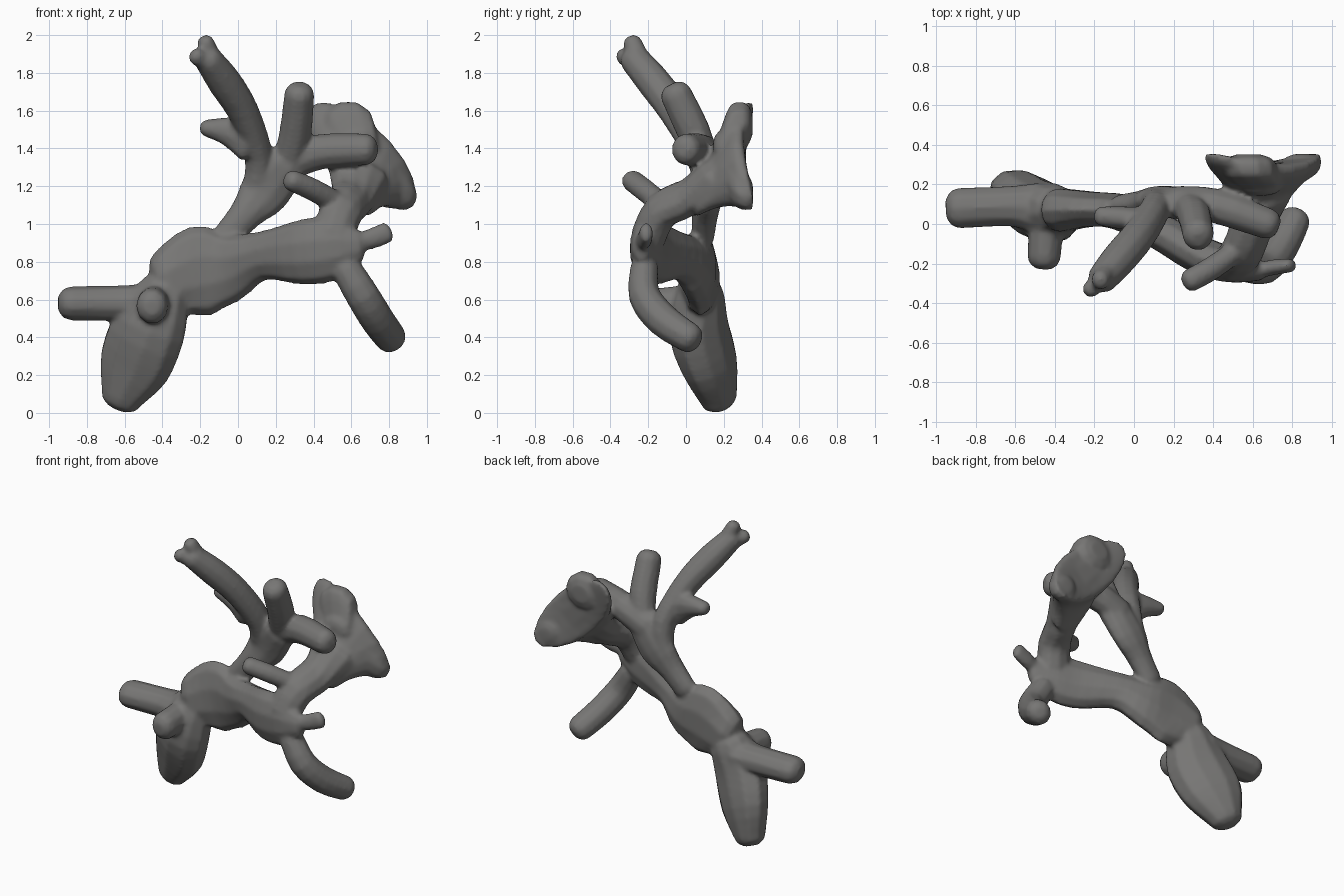
import bpy, bmesh, math
from mathutils import Vector

bark = bpy.data.materials.new("dark grey bark")
bark.diffuse_color = (0.185, 0.182, 0.177, 1)
bm = bmesh.new()
GROW = 0.006  # makes up for the softening at the end


def spline(a, b, c, d, t):
    return 0.5 * (2 * b + (c - a) * t + (2 * a - 5 * b + 4 * c - d) * t * t
                  + (3 * b - a - 3 * c + d) * t ** 3)


def limb(pts, ref=(0, 1, 0), sides=10, steps=3, cap=1.0, axis=None, dish=0.0):
    """Rounded limb; each point is x, y, z, width across ref, width along ref.
    A fixed axis keeps all sections parallel; dish bends their long ends along it."""
    ref = Vector(ref)
    n = len(pts)
    get = lambda i: pts[max(0, min(n - 1, i))]
    line = []
    for i in range(n - 1):
        q = [get(i + k) for k in (-1, 0, 1, 2)]
        for s in range(steps):
            line.append([spline(*v, s / steps) for v in zip(*q)])
    line.append(list(pts[-1]))
    pos = [Vector(p[:3]) for p in line]
    rings = []
    for i, p in enumerate(line):
        t = Vector(axis) if axis else pos[min(i + 1, len(pos) - 1)] - pos[max(i - 1, 0)]
        t.normalize()
        a = t.cross(ref).normalized()
        rings.append((pos[i], t, a, a.cross(t), p[3] + GROW, p[4] + GROW))

    def rounded(r, sign):
        out = []
        for off, scale in ((0.4, 0.85), (0.68, 0.45)):
            d = min(r[4], r[5]) * off * sign * cap
            out.append((r[0] + r[1] * d, *r[1:4], r[4] * scale, r[5] * scale))
        return out

    rings = rounded(rings[0], -1)[::-1] + rings + rounded(rings[-1], 1)
    loops = []
    for p, t, a, b, ra, rb in rings:
        ang = [2 * math.pi * k / sides for k in range(sides)]
        loops.append([bm.verts.new(p + a * ra * math.cos(w) + b * rb * math.sin(w)
                                   + t * dish * (ra * math.cos(w)) ** 2) for w in ang])
    faces = [bm.faces.new(loops[0][::-1]), bm.faces.new(loops[-1])]
    for l0, l1 in zip(loops, loops[1:]):
        for k in range(sides):
            j = (k + 1) % sides
            faces.append(bm.faces.new((l0[k], l0[j], l1[j], l1[k])))
    bmesh.ops.recalc_face_normals(bm, faces=faces)


# Thick root and its two sawn stubs
limb([(-0.615, 0.17, 0.085, 0.115, 0.095), (-0.55, 0.13, 0.25, 0.20, 0.13),
      (-0.47, 0.065, 0.45, 0.205, 0.15), (-0.40, 0.07, 0.62, 0.15, 0.13)],
     ref=(0.4, 0.91, 0))
limb([(-0.89, 0.08, 0.58, 0.085, 0.10), (-0.62, 0.09, 0.58, 0.09, 0.10),
      (-0.50, 0.08, 0.58, 0.10, 0.13)])
limb([(-0.455, -0.17, 0.565, 0.08, 0.09), (-0.44, 0.05, 0.58, 0.085, 0.10)], ref=(0, 0, 1))

# Main trunk
limb([(-0.37, 0.07, 0.69, 0.175, 0.11), (-0.20, 0.075, 0.75, 0.24, 0.085),
      (-0.05, 0.055, 0.77, 0.185, 0.09), (0.12, -0.03, 0.83, 0.125, 0.09),
      (0.34, -0.16, 0.85, 0.17, 0.095), (0.50, -0.21, 0.87, 0.165, 0.085),
      (0.63, -0.235, 0.885, 0.09, 0.05)])

# Drooping limb and small twigs near the trunk end
limb([(0.57, -0.22, 0.77, 0.075, 0.07), (0.66, -0.22, 0.62, 0.085, 0.08),
      (0.74, -0.12, 0.49, 0.085, 0.085), (0.81, 0.02, 0.395, 0.08, 0.075)])
limb([(0.62, -0.24, 0.90, 0.035, 0.035), (0.70, -0.22, 0.92, 0.05, 0.035),
      (0.79, -0.21, 0.955, 0.052, 0.03)])
limb([(0.285, -0.285, 1.23, 0.052, 0.055), (0.40, -0.22, 1.18, 0.055, 0.055),
      (0.54, -0.12, 1.10, 0.055, 0.05)])

# Neck of the fan branch
limb([(0.50, -0.20, 0.93, 0.11, 0.09), (0.55, -0.13, 1.07, 0.11, 0.09),
      (0.61, 0.03, 1.15, 0.12, 0.09), (0.64, 0.15, 1.25, 0.16, 0.10)])
# Saddle-shaped fan with two rounded lobes
tilt = (0.69, 0, 0.72)
limb([(0.62, 0.05, 1.15, 0.13, 0.08), (0.64, 0.13, 1.23, 0.18, 0.11),
      (0.65, 0.20, 1.31, 0.27, 0.14), (0.65, 0.25, 1.355, 0.35, 0.16),
      (0.65, 0.295, 1.36, 0.375, 0.155)], ref=tilt, sides=18, cap=0.15,
     axis=(0, 1, 0), dish=0.45)
limb([(0.64, 0.18, 1.40, 0.10, 0.09), (0.595, 0.235, 1.50, 0.13, 0.13),
      (0.58, 0.305, 1.525, 0.135, 0.12)], ref=(0, 0, 1), axis=(0, 1, 0), cap=0.55)
limb([(0.74, 0.20, 1.26, 0.10, 0.09), (0.82, 0.26, 1.20, 0.12, 0.09),
      (0.855, 0.325, 1.165, 0.10, 0.08)], ref=tilt, axis=(0, 1, 0), cap=0.5)

# Upright stem rising from the trunk
limb([(-0.06, 0.09, 0.93, 0.075, 0.055), (0.04, 0.10, 1.05, 0.085, 0.065),
      (0.14, 0.12, 1.17, 0.13, 0.07), (0.25, 0.10, 1.32, 0.115, 0.08)])

# Long left antler with forked tip and side spur
limb([(0.10, 0.12, 1.17, 0.075, 0.06), (0.11, 0.08, 1.36, 0.07, 0.08),
      (0.03, -0.05, 1.59, 0.078, 0.085), (-0.07, -0.17, 1.75, 0.085, 0.085),
      (-0.16, -0.275, 1.875, 0.07, 0.075)])
limb([(-0.13, -0.24, 1.84, 0.055, 0.06), (-0.172, -0.285, 1.965, 0.04, 0.045)])
limb([(-0.13, -0.25, 1.84, 0.055, 0.055), (-0.225, -0.335, 1.89, 0.04, 0.035)])
limb([(0.06, 0.02, 1.45, 0.12, 0.06), (-0.05, 0.03, 1.49, 0.075, 0.055),
      (-0.17, 0.04, 1.508, 0.04, 0.045)])

# Right antler: upright prong and level prong
limb([(0.27, 0.10, 1.33, 0.08, 0.07), (0.305, 0.04, 1.49, 0.08, 0.085),
      (0.325, -0.055, 1.69, 0.075, 0.08)])
limb([(0.22, 0.12, 1.30, 0.09, 0.07), (0.42, 0.09, 1.38, 0.09, 0.085),
      (0.68, 0.0, 1.395, 0.08, 0.075)])

mesh = bpy.data.meshes.new("forked_branch")
bm.to_mesh(mesh)
bm.free()
branch = bpy.data.objects.new("forked_branch", mesh)
bpy.context.collection.objects.link(branch)
mesh.materials.append(bark)

# Fuse the limbs into one smooth skin
fuse = branch.modifiers.new("fuse", 'REMESH')
fuse.mode = 'VOXEL'
fuse.voxel_size = 0.014
fuse.use_smooth_shade = True
soft = branch.modifiers.new("soften", 'SMOOTH')
soft.factor = 0.5
soft.iterations = 5
